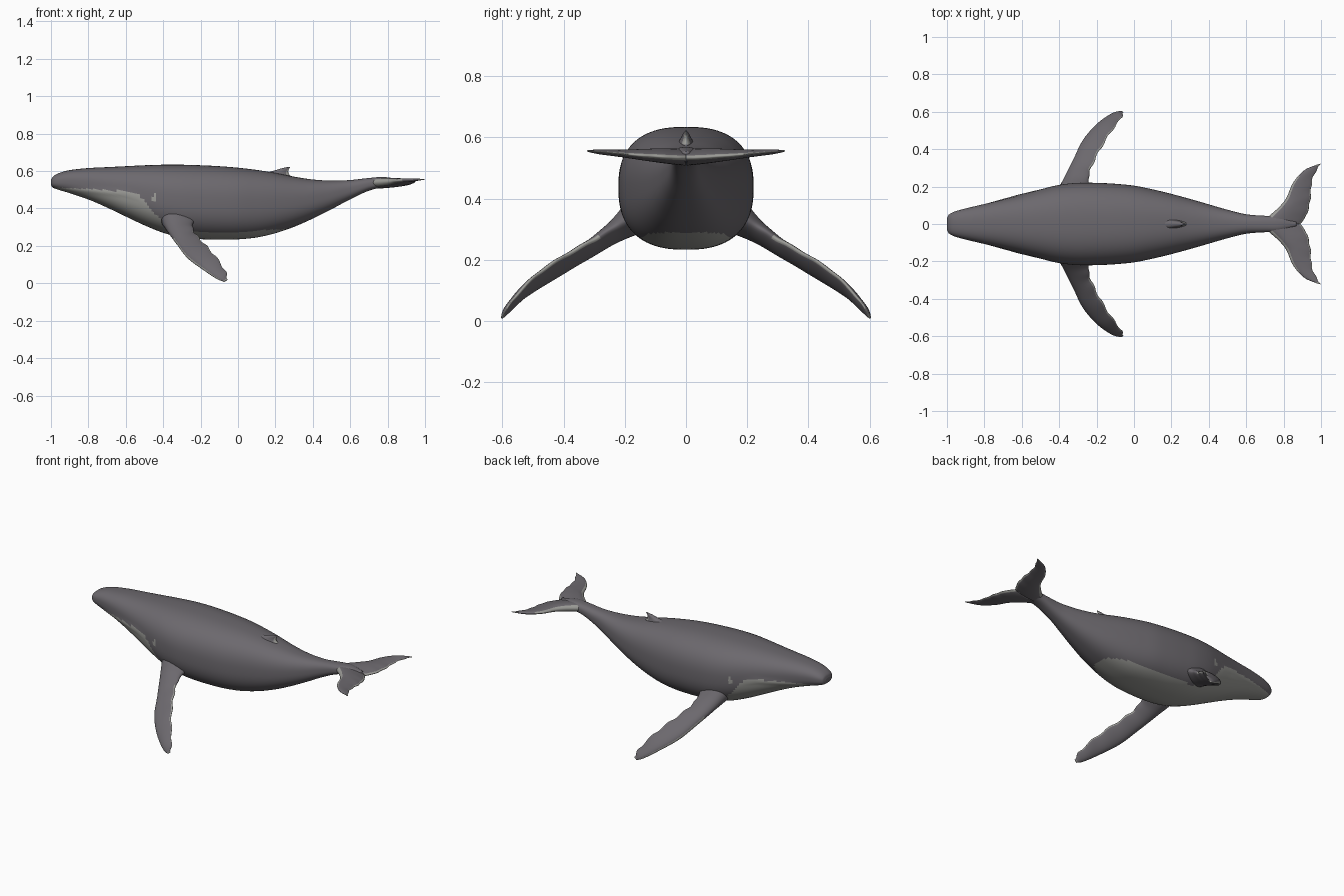
import bpy, bmesh, math
from mathutils import Vector

if "Cube" in bpy.data.objects:
    bpy.data.objects.remove(bpy.data.objects["Cube"])


def material(name, color):
    m = bpy.data.materials.new(name)
    m.diffuse_color = (*color, 1)
    m.use_nodes = True
    m.node_tree.nodes["Principled BSDF"].inputs["Base Color"].default_value = m.diffuse_color
    return m


MATS = [material("slate_grey", (0.15, 0.14, 0.155)),
        material("pale_grey", (0.33, 0.33, 0.31))]


def smooth(points, steps):
    """Catmull-Rom resampling of a list of equal-length tuples."""
    pts = [Vector(p) for p in points]
    pts = [pts[0] * 2 - pts[1]] + pts + [pts[-1] * 2 - pts[-2]]
    out = []
    for i in range(1, len(pts) - 2):
        a, b, c, d = pts[i - 1:i + 3]
        for k in range(steps):
            t = k / steps
            out.append(0.5 * (2 * b + (c - a) * t + (2 * a - 5 * b + 4 * c - d) * t ** 2
                              + (3 * b - a - 3 * c + d) * t ** 3))
    return out + [pts[-2]]


def lerp_table(table, x):
    for (x0, z0), (x1, z1) in zip(table, table[1:]):
        if x0 <= x <= x1:
            return z0 + (z1 - z0) * (x - x0) / (x1 - x0)
    return 0.0


def loft(name, rings, pale_rule):
    """Skin closed rings, then colour each face with pale_rule(centre, ring, segment)."""
    bm = bmesh.new()
    loops = [[bm.verts.new(p) for p in r] for r in rings]
    n = len(rings[0])
    for i in range(len(loops) - 1):
        for j in range(n):
            k = (j + 1) % n
            f = bm.faces.new((loops[i][j], loops[i][k], loops[i + 1][k], loops[i + 1][j]))
            f.material_index = int(pale_rule(f.calc_center_median(), i, j))
    for end in (0, -1):
        f = bm.faces.new(loops[end])
        f.material_index = int(pale_rule(f.calc_center_median(), len(rings) * -end, 0))
    bmesh.ops.recalc_face_normals(bm, faces=bm.faces)
    me = bpy.data.meshes.new(name)
    bm.to_mesh(me)
    bm.free()
    for m in MATS:
        me.materials.append(m)
    for p in me.polygons:
        p.use_smooth = True
    ob = bpy.data.objects.new(name, me)
    bpy.context.collection.objects.link(ob)
    return ob


# Body stations: x, top z, bottom z, half width
BODY = [(-1.0, .55, .525, .03), (-.99, .57, .512, .05), (-.96, .588, .50, .066),
        (-.9, .605, .482, .083), (-.8, .616, .448, .107), (-.7, .621, .405, .131),
        (-.6, .626, .357, .157), (-.5, .631, .31, .185), (-.4, .634, .27, .209),
        (-.3, .634, .246, .22), (-.2, .631, .236, .22), (-.1, .626, .233, .215),
        (0, .618, .235, .205), (.1, .606, .245, .185), (.2, .59, .268, .161),
        (.3, .57, .302, .134), (.4, .555, .346, .105), (.5, .549, .396, .076),
        (.6, .552, .449, .052), (.7, .563, .495, .044), (.78, .568, .513, .04),
        (.87, .555, .52, .012)]
# Height of the mouth, throat and belly colour edge along the body
PALE_LINE = [(-1.01, .515), (-.9, .508), (-.8, .505), (-.6, .492), (-.53, .472), (-.45, .38),
             (-.38, .30), (-.3, .277), (0, .275), (.2, .288), (.27, .29)]
SEG = 80


def body_ring(x, top, bot, hw):
    mid, h, ring = (top + bot) / 2, (top - bot) / 2, []
    for j in range(SEG):
        a = 2 * math.pi * j / SEG
        c, s = math.cos(a), math.sin(a)
        y = hw * math.copysign(abs(c) ** .8, c)
        z = mid + h * math.copysign(abs(s) ** .8, s)
        if x < -.5:  # lower lip ledge
            d = lerp_table(PALE_LINE, x) - z
            fade = min(1, (-.5 - x) / .1)
            y *= 1 + .035 * fade * math.exp(-((d - .012) / .014) ** 2)
        ring.append((x, y, z))
    return ring


def body_pale(c, i, j):
    eye_patch = abs(c.x + .45) < .018 and abs(c.z - .455) < .016
    return eye_patch or c.z < lerp_table(PALE_LINE, c.x)


loft("body", [body_ring(*s) for s in smooth(BODY, 8)], body_pale)


def fin(name, lead, trail, thick, pale_rule, side=1, wave=0, waves=6):
    """Tapered blade between a leading and a trailing edge curve."""
    rows = [(*a, *b, t) for a, b, t in zip(lead, trail, thick)]
    stations, rings, n = smooth(rows, 8), [], 28
    mids = [(Vector(s[0:3]) + Vector(s[3:6])) / 2 for s in stations]
    last = len(stations) - 1
    for i, s in enumerate(stations):
        a, b, t = Vector(s[0:3]), Vector(s[3:6]), s[6]
        span = mids[min(i + 1, last)] - mids[max(i - 1, 0)]
        chord = b - a
        normal = chord.cross(span).normalized()
        u = i / last
        b = b + chord.normalized() * wave * math.sin(u * waves * 2 * math.pi) * min(1, u * 3)
        ring = []
        for j in range(n):
            ang = 2 * math.pi * j / n
            f = .5 - .5 * math.cos(ang)
            h = math.sin(ang) * t * (1.25 - .6 * f)
            p = a.lerp(b, f) + normal * h
            ring.append((p.x, p.y * side, p.z))
        rings.append(ring)

    def rule(c, i, j):
        return pale_rule(.5 - .5 * math.cos(2 * math.pi * (j + .5) / n), i / last)
    return loft(name, rings, rule)


# Flipper edges, from inside the body to the tip
FLIP_LEAD = [(-.41, .17, .33), (-.375, .24, .275), (-.325, .34, .205), (-.27, .45, .135),
             (-.19, .54, .075), (-.115, .59, .025), (-.075, .602, .008)]
FLIP_TRAIL = [(-.23, .17, .345), (-.243, .24, .305), (-.225, .31, .262), (-.18, .40, .212),
              (-.125, .49, .15), (-.07, .565, .07), (-.055, .598, .02)]
FLIP_THICK = (.055, .034, .024, .021, .017, .012, .004)

# Fluke edges, from the tail centre to the tip
FLUKE_LEAD = [(.68, 0, .535), (.725, .045, .54), (.775, .09, .543), (.815, .14, .545),
              (.85, .22, .549), (.91, .287, .553), (.98, .318, .555)]
FLUKE_TRAIL = [(.89, 0, .533), (.918, .04, .534), (.938, .10, .538), (.945, .16, .542),
               (.949, .215, .547), (.968, .275, .552), (1.0, .323, .556)]
FLUKE_THICK = (.027, .026, .023, .018, .012, .008, .003)

for label, side in (("left", -1), ("right", 1)):
    fin(label + "_flipper", FLIP_LEAD, FLIP_TRAIL, FLIP_THICK,
        lambda f, u: u > .25 and (f > .93 or f < .03 or u > .96), side, .005)
    fin(label + "_fluke", FLUKE_LEAD, FLUKE_TRAIL, FLUKE_THICK,
        lambda f, u: f > .95 or (f < .09 and .12 < u < .75) or u > .95, side, .003, 5)

# Small hooked dorsal fin with a pale rear edge
fin("dorsal_fin", [(.12, 0, .585), (.19, 0, .602), (.235, 0, .615), (.272, 0, .623)],
    [(.30, 0, .56), (.272, 0, .585), (.27, 0, .605), (.28, 0, .622)],
    (.03, .018, .010, .002), lambda f, u: f > .85 and u > .2)
